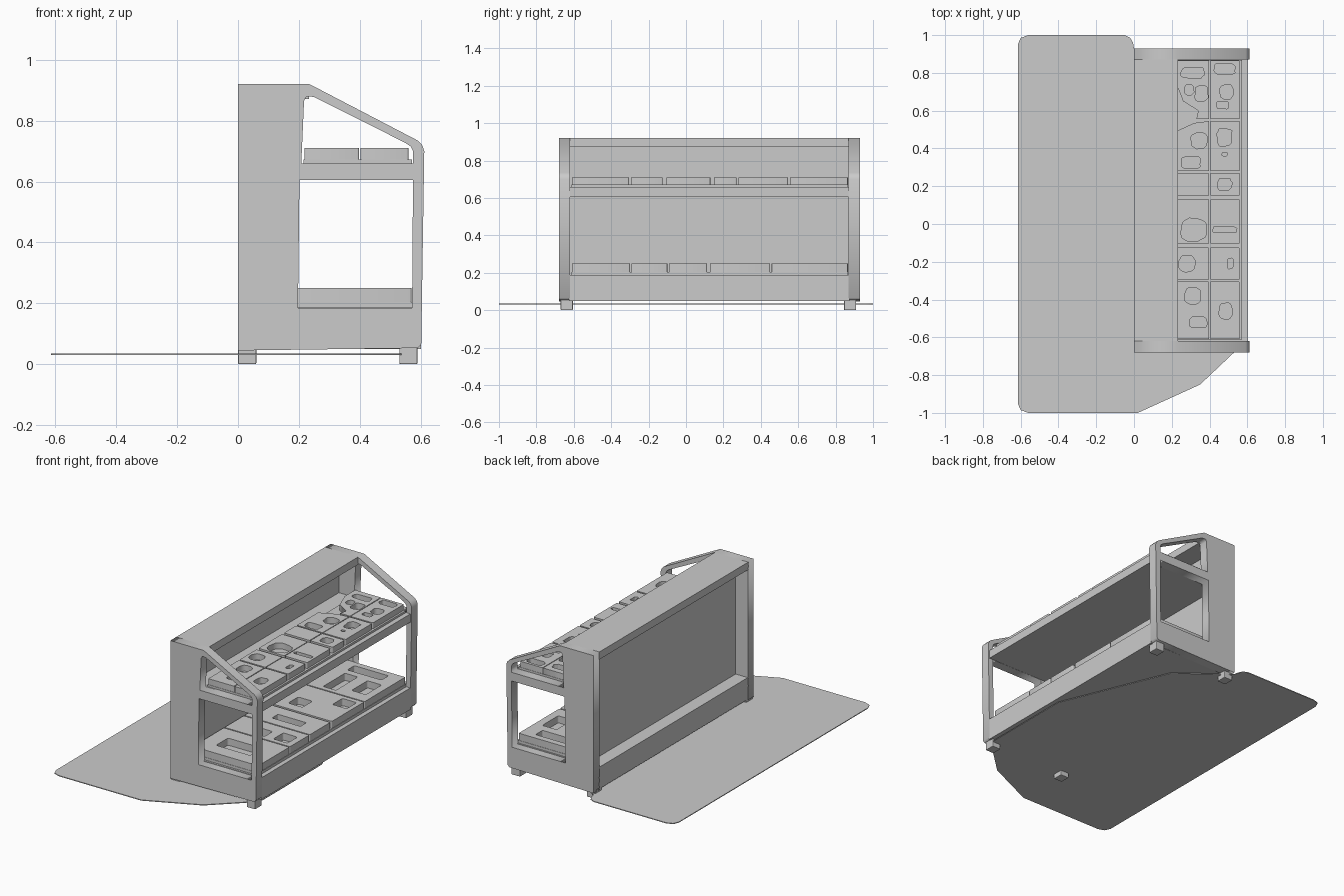
import bpy, math, random

random.seed(4)


def box(name, x0, x1, y0, y1, z0, z1, bevel=0.0):
    bpy.ops.mesh.primitive_cube_add(size=1, location=((x0 + x1) / 2, (y0 + y1) / 2, (z0 + z1) / 2))
    o = bpy.context.object
    o.name = name
    o.scale = (x1 - x0, y1 - y0, z1 - z0)
    bpy.ops.object.transform_apply(location=False, rotation=False, scale=True)
    if bevel:
        m = o.modifiers.new("edge", "BEVEL")
        m.width, m.segments = bevel, 2
    return o


def plate(name, loops, thickness, location, upright=False):
    """Flat plate from one outline plus hole outlines, extruded both ways."""
    c = bpy.data.curves.new(name, "CURVE")
    c.dimensions, c.fill_mode, c.extrude = "2D", "BOTH", thickness / 2
    for pts in loops:
        s = c.splines.new("POLY")
        s.points.add(len(pts) - 1)
        for p, (u, v) in zip(s.points, pts):
            p.co = (u, v, 0, 1)
        s.use_cyclic_u = True
    o = bpy.data.objects.new(name, c)
    bpy.context.collection.objects.link(o)
    o.location = location
    if upright:
        o.rotation_euler.x = math.pi / 2
    bpy.ops.object.select_all(action="DESELECT")
    o.select_set(True)
    bpy.context.view_layer.objects.active = o
    bpy.ops.object.convert(target="MESH")
    return bpy.context.object


def rect(x0, x1, y0, y1, r=0.006, n=3):
    """Rectangle outline with rounded corners."""
    pts = []
    corners = [(x1 - r, y1 - r), (x0 + r, y1 - r), (x0 + r, y0 + r), (x1 - r, y0 + r)]
    for i, (cx, cy) in enumerate(corners):
        for k in range(n + 1):
            a = (i + k / n) * math.pi / 2
            pts.append((cx + r * math.cos(a), cy + r * math.sin(a)))
    return pts


def pocket(cx, cy, w, h, wobble):
    """Rounded pocket outline, slightly irregular for wobbly ones."""
    pts = rect(cx - w / 2, cx + w / 2, cy - h / 2, cy + h / 2, min(w, h) * (0.35 if wobble else 0.1))
    out = []
    for x, y in pts:
        k = 1 - wobble * random.random()
        out.append((cx + (x - cx) * k, cy + (y - cy) * k))
    return out


def tray(name, outlines, pockets, z0, z1, wobble):
    """Insert blocks standing on a thin base, each pierced by its own pockets."""
    for i, outline in enumerate(outlines):
        xs, ys = [p[0] for p in outline], [p[1] for p in outline]
        holes = [pocket(*p, wobble) for p in pockets
                 if min(xs) < p[0] < max(xs) and min(ys) < p[1] < max(ys)]
        plate(f"{name}_{i + 1}", [outline] + holes, z1 - z0, (0, 0, (z0 + z1) / 2))


# Floor mat
mat = [(-0.615, -0.95), (-0.60, -0.985), (-0.56, -1), (0.02, -1), (0.35, -0.85), (0.53, -0.68),
       (0.59, -0.60), (0.59, 0.0), (0.3, 0.7), (0, 0.93), (-0.005, 0.96), (-0.02, 0.985), (-0.05, 1),
       (-0.56, 1), (-0.60, 0.985), (-0.615, 0.95)]
plate("floor_mat", [mat], 0.005, (0, 0, 0.033))

# End panels with two window openings
side = [(0, 0.045), (0.59, 0.053), (0.602, 0.065), (0.612, 0.70), (0.605, 0.72), (0.59, 0.735),
        (0.235, 0.92), (0, 0.92)]
lower_window = [(0.197, 0.185), (0.572, 0.185), (0.575, 0.605), (0.202, 0.605)]
upper_window = [(0.208, 0.66), (0.575, 0.66), (0.575, 0.70), (0.568, 0.715), (0.55, 0.727),
                (0.25, 0.878), (0.225, 0.88), (0.217, 0.865)]
for label, y in (("near", -0.65), ("far", 0.90)):
    plate(f"end_panel_{label}", [side, lower_window, upper_window], 0.06, (0, y, 0), True)

# Cabinet body between the end panels
Y0, Y1 = -0.625, 0.875
box("base", 0.0, 0.602, Y0, Y1, 0.05, 0.188)
box("back_wall", 0.085, 0.10, Y0, Y1, 0.18, 0.90)
box("top_slab", 0.0, 0.233, Y0, Y1, 0.872, 0.92)
box("upper_shelf", 0.095, 0.603, Y0, Y1, 0.606, 0.659)

# Feet
for fx in (0.0, 0.53):
    for fy in (-0.67, 0.845):
        box("foot", fx, fx + 0.06, fy, fy + 0.065, 0, 0.06, 0.004)

# Upper shelf insert blocks
spans = [(-0.61, -0.305), (-0.295, -0.125), (-0.105, 0.13), (0.15, 0.27), (0.28, 0.545), (0.555, 0.865)]
blocks = []
for i, (a, b) in enumerate(spans):
    left = rect(0.218, 0.398, a, b)
    if i == 4:
        left = [(0.218, a), (0.398, a), (0.398, b), (0.32, b - 0.01), (0.22, 0.49)]
    if i == 5:
        left = [(0.33, a), (0.398, a), (0.398, b), (0.218, b), (0.218, 0.76), (0.26, 0.65), (0.34, 0.60)]
    blocks += [left, rect(0.403, 0.56, a, b)]
tray("upper_insert", blocks, [
    (0.31, 0.80, 0.13, 0.055), (0.48, 0.82, 0.12, 0.06), (0.292, 0.71, 0.05, 0.06),
    (0.357, 0.69, 0.07, 0.09), (0.49, 0.70, 0.075, 0.08), (0.47, 0.63, 0.07, 0.04),
    (0.345, 0.44, 0.09, 0.09), (0.48, 0.46, 0.085, 0.10), (0.48, 0.37, 0.03, 0.02),
    (0.30, 0.325, 0.11, 0.07), (0.48, 0.21, 0.08, 0.07), (0.315, -0.03, 0.14, 0.13),
    (0.48, -0.03, 0.13, 0.03), (0.28, -0.21, 0.09, 0.09), (0.51, -0.21, 0.03, 0.06),
    (0.31, -0.38, 0.09, 0.09), (0.34, -0.52, 0.10, 0.06), (0.485, -0.46, 0.075, 0.09),
], 0.665, 0.71, 0.15)
box("upper_insert_base", 0.215, 0.572, -0.612, 0.867, 0.655, 0.672)

# Lower shelf insert blocks
spans = [(-0.61, -0.30), (-0.292, -0.10), (-0.092, 0.112), (0.128, 0.45), (0.458, 0.865)]
tray("lower_insert", [rect(0.11, 0.57, a, b) for a, b in spans], [
    (0.33, -0.46, 0.24, 0.12), (0.48, -0.21, 0.10, 0.10), (0.33, -0.22, 0.08, 0.08),
    (0.36, 0.0, 0.2, 0.06), (0.27, 0.24, 0.10, 0.10), (0.49, 0.37, 0.10, 0.10),
    (0.30, 0.60, 0.09, 0.22), (0.47, 0.62, 0.10, 0.16), (0.36, 0.79, 0.24, 0.07),
], 0.20, 0.25, 0.0)
box("lower_insert_base", 0.10, 0.573, -0.612, 0.867, 0.185, 0.205)
